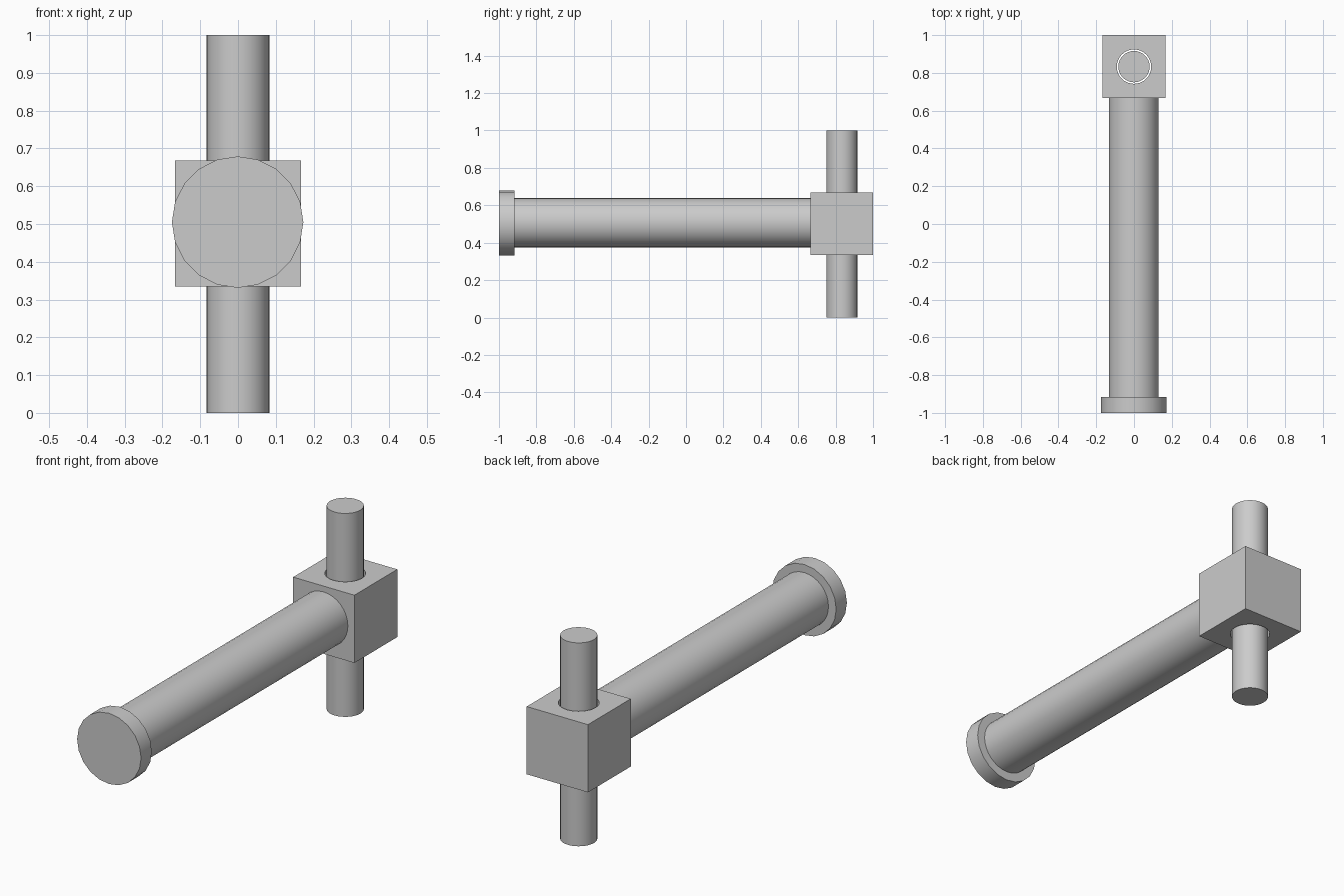
import bpy
import math

if "Cube" in bpy.data.objects:
    bpy.data.objects.remove(bpy.data.objects["Cube"], do_unlink=True)

grey = bpy.data.materials.new("plain grey")
grey.use_nodes = True
colour = (0.6, 0.6, 0.6, 1)
grey.diffuse_color = colour
grey.node_tree.nodes["Principled BSDF"].inputs["Base Color"].default_value = colour

ALONG_Y = (math.pi / 2, 0, 0)
ROD_Y = 0.833
AXIS_Z = 0.505


def finish(name):
    obj = bpy.context.object
    obj.name = name
    obj.data.materials.append(grey)
    return obj


def cylinder(name, radius, depth, location, rotation=(0, 0, 0), sides=32):
    bpy.ops.mesh.primitive_cylinder_add(vertices=sides, radius=radius, depth=depth,
                                        location=location, rotation=rotation)
    bpy.ops.object.shade_smooth_by_angle(angle=math.radians(30))
    return finish(name)


# Block with a clearance hole for the rod
bpy.ops.mesh.primitive_cube_add(size=0.333, location=(0, ROD_Y, 0.501))
block = finish("block")
cutter = cylinder("hole_cutter", 0.091, 1, (0, ROD_Y, 0.5))
hole = block.modifiers.new("rod hole", 'BOOLEAN')
hole.operation = 'DIFFERENCE'
hole.solver = 'EXACT'
hole.object = cutter
bpy.context.view_layer.objects.active = block
bpy.ops.object.modifier_apply(modifier=hole.name)
bpy.data.objects.remove(cutter, do_unlink=True)

# Vertical rod sliding through the block
cylinder("vertical_rod", 0.083, 1, (0, ROD_Y, 0.5))

# Long handle with a wider end cap
cylinder("handle", 0.132, 1.59, (-0.001, -0.126, 0.507), ALONG_Y)
cylinder("end_cap", 0.174, 0.083, (-0.001, -0.9585, AXIS_Z), ALONG_Y, 20)
